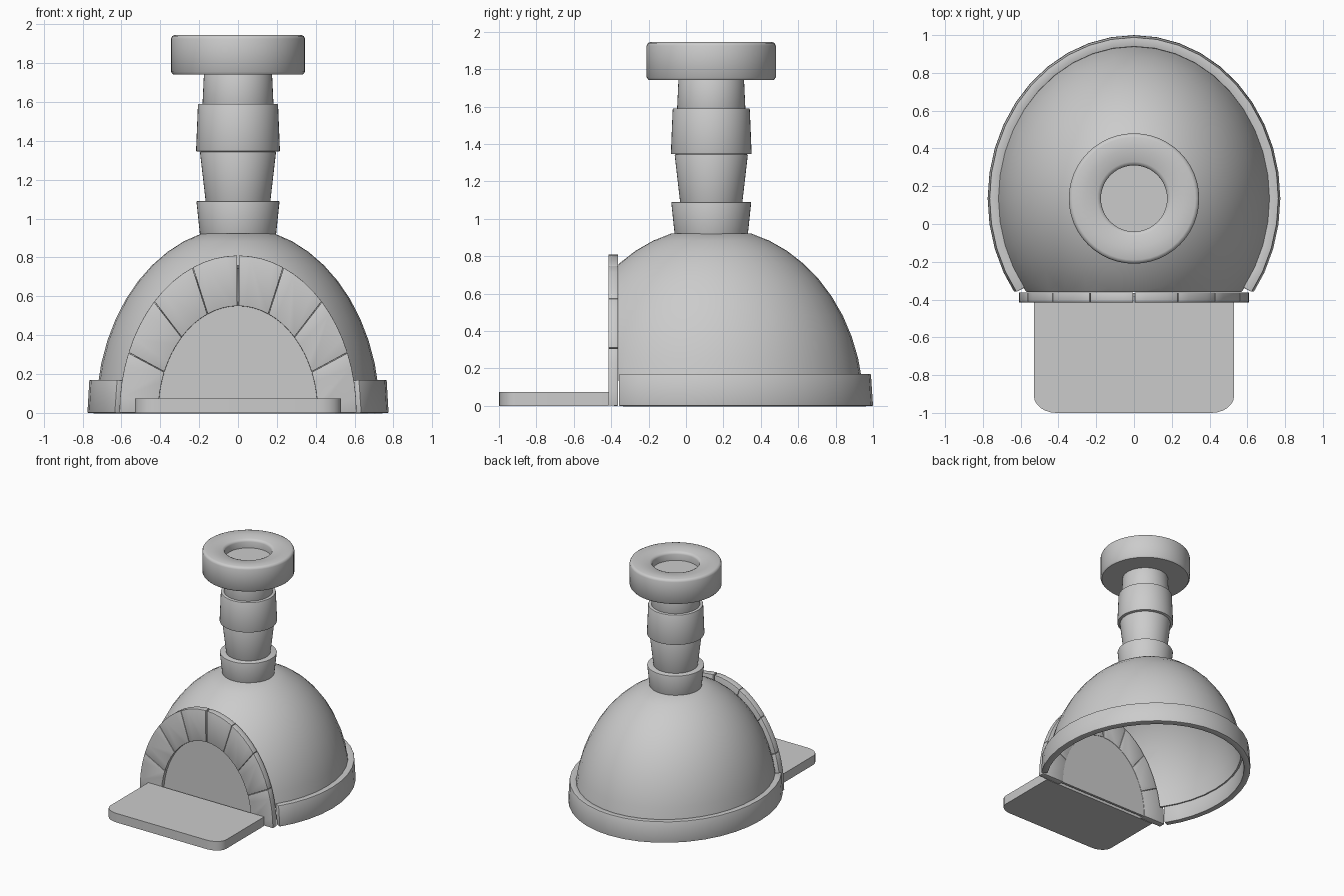
import bpy, bmesh
from math import sin, cos, pi, radians

cube = bpy.data.objects.get("Cube")
if cube:
    bpy.data.objects.remove(cube, do_unlink=True)

clay = bpy.data.materials.new("grey_clay")
clay.use_nodes = True
GREY = (0.6, 0.6, 0.6, 1)
clay.diffuse_color = GREY
clay.node_tree.nodes["Principled BSDF"].inputs["Base Color"].default_value = GREY

CY = 0.135       # centre of the dome and chimney
FRONT = -0.36    # plane where the dome is cut flat
STRETCH = 1.116  # dome is longer than it is wide


def finish(name, bm, bevel=0, thick=0, angle=32):
    """Turn a bmesh into an object, apply modifiers and shade it."""
    mesh = bpy.data.meshes.new(name)
    bm.to_mesh(mesh)
    bm.free()
    obj = bpy.data.objects.new(name, mesh)
    bpy.context.collection.objects.link(obj)
    mesh.materials.append(clay)
    bpy.ops.object.select_all(action='DESELECT')
    obj.select_set(True)
    bpy.context.view_layer.objects.active = obj
    if thick:
        mod = obj.modifiers.new("shell", 'SOLIDIFY')
        mod.thickness, mod.offset = thick, -1
        bpy.ops.object.modifier_apply(modifier=mod.name)
    if bevel:
        mod = obj.modifiers.new("soft_edges", 'BEVEL')
        mod.width, mod.segments, mod.limit_method = bevel, 2, 'ANGLE'
        mod.angle_limit = radians(40)
        bpy.ops.object.modifier_apply(modifier=mod.name)
    bpy.ops.object.shade_smooth_by_angle(angle=radians(angle))
    return obj


def lathe(profile, sides=40, stretch=1.0, cut=False):
    """Revolve (radius, z) points around the chimney axis."""
    bm = bmesh.new()
    rings = []
    for r, z in profile:
        angles = [2 * pi * i / sides for i in range(sides)]
        rings.append([bm.verts.new((r * cos(a), CY + r * stretch * sin(a), z))
                      for a in angles])
    for low, high in zip(rings, rings[1:]):
        for i in range(sides):
            j = (i + 1) % sides
            bm.faces.new((low[i], low[j], high[j], high[i]))
    bmesh.ops.remove_doubles(bm, verts=bm.verts[:], dist=1e-5)
    if cut:
        geom = bm.verts[:] + bm.edges[:] + bm.faces[:]
        bmesh.ops.bisect_plane(bm, geom=geom, plane_co=(0, FRONT, 0),
                               plane_no=(0, -1, 0), clear_outer=True)
    return bm


def slab(outline, axis, start, end):
    """Extrude a flat outline along y (upright) or z (lying)."""
    bm = bmesh.new()
    place = (lambda a, b, d: (a, d, b)) if axis == 'Y' else (lambda a, b, d: (a, b, d))
    near = [bm.verts.new(place(a, b, start)) for a, b in outline]
    far = [bm.verts.new(place(a, b, end)) for a, b in outline]
    bm.faces.new(near)
    bm.faces.new(far[::-1])
    for i in range(len(near)):
        j = (i + 1) % len(near)
        bm.faces.new((near[j], near[i], far[i], far[j]))
    bmesh.ops.recalc_face_normals(bm, faces=bm.faces[:])
    return bm


def oval(a, b, t):
    return a * cos(t), b * sin(t)


# Dome shell and base ring, both cut flat at the front
steps = 9
dome = [oval(0.73, 0.955, radians(8 + 67 * i / steps)) for i in range(steps + 1)]
dome.append((0, dome[-1][1]))
finish("dome", lathe(dome, 40, STRETCH, True), thick=0.02)
finish("base_ring", lathe([(0.775, 0), (0.765, 0.17)], 40, STRETCH, True),
       thick=0.05, bevel=0.004)

# Arch of wedge bricks around the mouth
BRICKS = 8
for k in range(BRICKS):
    gaps = [0.009 if edge == BRICKS // 2 else 0.002 for edge in (k, k + 1)]
    t0, t1 = pi * k / BRICKS + gaps[0], pi * (k + 1) / BRICKS - gaps[1]
    ts = [t0 + (t1 - t0) * i / 4 for i in range(5)]
    outline = [oval(0.61, 0.81, t) for t in ts]
    outline += [oval(0.41, 0.55, t) for t in reversed(ts)]
    finish(f"arch_brick_{k + 1}", slab(outline, 'Y', -0.415, FRONT - 0.003), bevel=0.003)

# Closed mouth panel set back inside the arch
mouth = [oval(0.412, 0.552, pi * i / 32) for i in range(33)]
finish("mouth_panel", slab(mouth, 'Y', -0.385, -0.366))

# Shelf with rounded front corners
shelf = [(0.53, -0.415), (-0.53, -0.415)]
for cx, begin in ((-0.41, pi), (0.41, 1.5 * pi)):
    for i in range(7):
        dx, dy = oval(0.12, 0.09, begin + pi / 2 * i / 6)
        shelf.append((cx + dx, -0.91 + dy))
finish("shelf", slab(shelf, 'Z', 0, 0.075))

# Chimney sections, each a closed tapered drum: bottom/top radius and height
sections = {
    "chimney_collar": (0.193, 0.89, 0.214, 1.09),
    "lower_flue": (0.162, 1.05, 0.196, 1.345),
    "flue_sleeve": (0.216, 1.345, 0.206, 1.59),
    "upper_flue": (0.183, 1.58, 0.175, 1.75),
}
for name, (r0, z0, r1, z1) in sections.items():
    finish(name, lathe([(0, z0), (r0, z0), (r1, z1), (0, z1)], 48), bevel=0.006)

# Wide cap with a shallow round well in its top
cap = [(0, 1.742), (0.335, 1.742), (0.345, 1.755), (0.345, 1.925), (0.339, 1.939),
       (0.325, 1.945), (0.26, 1.943), (0.195, 1.935), (0.18, 1.928),
       (0.175, 1.915), (0.175, 1.865), (0, 1.865)]
finish("chimney_cap", lathe(cap, 48), angle=50)
